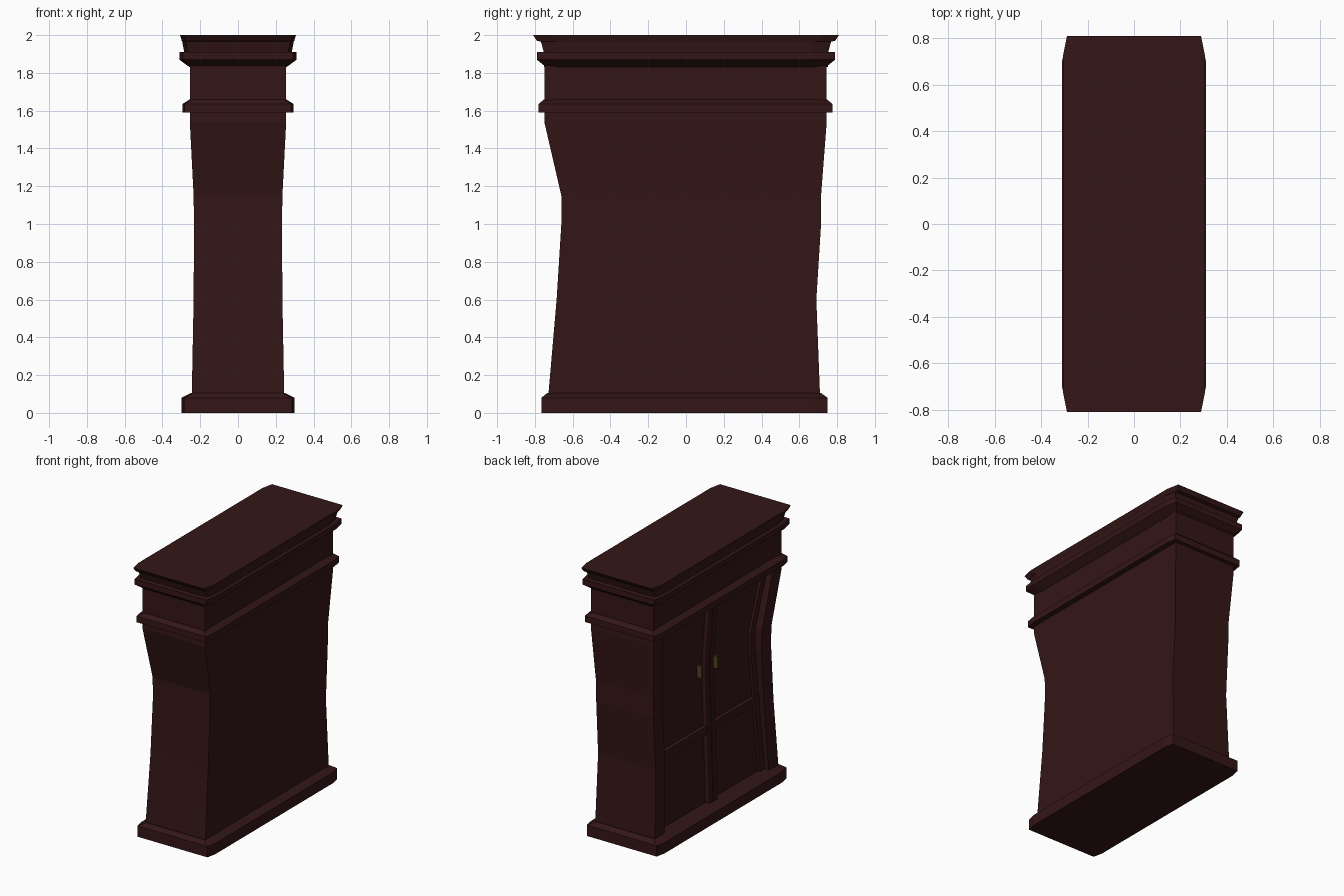
import bpy, bmesh

if "Cube" in bpy.data.objects:
    bpy.data.objects.remove(bpy.data.objects["Cube"])


def material(name, rgb):
    m = bpy.data.materials.new(name)
    m.diffuse_color = (*rgb, 1)
    m.use_nodes = True
    m.node_tree.nodes["Principled BSDF"].inputs["Base Color"].default_value = m.diffuse_color
    return m


WOOD = material("dark_wood", (0.035, 0.008, 0.008))
BRASS = material("aged_brass", (0.08, 0.05, 0.012))


def loft(name, rings, cx=0.0, cy=0.0, mat=WOOD):
    """Stack rings (z, x0, x1, y0, y1); cx, cy cut the corners in plan."""
    bm = bmesh.new()
    loops = []
    for z, x0, x1, y0, y1 in rings:
        if cx:
            pts = [(x0 + cx, y0), (x1 - cx, y0), (x1, y0 + cy), (x1, y1 - cy),
                   (x1 - cx, y1), (x0 + cx, y1), (x0, y1 - cy), (x0, y0 + cy)]
        else:
            pts = [(x0, y0), (x1, y0), (x1, y1), (x0, y1)]
        loops.append([bm.verts.new((x, y, z)) for x, y in pts])
    n = len(loops[0])
    for a, b in zip(loops, loops[1:]):
        for i in range(n):
            j = (i + 1) % n
            bm.faces.new((a[i], a[j], b[j], b[i]))
    bm.faces.new(loops[0][::-1])
    bm.faces.new(loops[-1])
    bmesh.ops.recalc_face_normals(bm, faces=bm.faces)
    me = bpy.data.meshes.new(name)
    bm.to_mesh(me)
    bm.free()
    me.materials.append(mat)
    ob = bpy.data.objects.new(name, me)
    bpy.context.collection.objects.link(ob)
    return ob


def box(name, x0, x1, y0, y1, z0, z1, mat=WOOD):
    return loft(name, [(z0, x0, x1, y0, y1), (z1, x0, x1, y0, y1)], mat=mat)


# Warped body outline: z, half depth, low-y edge, high-y edge, door face x
body = [(0.08, 0.245, -0.73, 0.71, -0.19), (0.6, 0.235, -0.685, 0.69, -0.175),
        (1.0, 0.233, -0.66, 0.715, -0.16), (1.15, 0.235, -0.66, 0.715, -0.16),
        (1.54, 0.255, -0.75, 0.745, -0.19), (1.6, 0.255, -0.75, 0.745, -0.19)]
POST = 0.11

# Carcass with recessed door panels, and the two end walls
loft("carcass", [(z, d, h, a, b) for z, h, a, b, d in body])
loft("end_post_low_y", [(z, -h, d + 0.01, a, a + POST) for z, h, a, b, d in body])
loft("end_post_high_y", [(z, -h, d + 0.01, b - POST, b) for z, h, a, b, d in body])

# Door stiles: a meeting pair in the middle and one against each post
for side, y in (("low_y", -0.045), ("high_y", 0.005)):
    loft("meeting_stile_" + side,
         [(z, d - 0.035, d + 0.01, y, y + 0.04) for z, h, a, b, d in body])
loft("outer_stile_low_y",
     [(z, d - 0.02, d + 0.01, a + POST, a + POST + 0.05) for z, h, a, b, d in body])
loft("outer_stile_high_y",
     [(z, d - 0.02, d + 0.01, b - POST - 0.05, b - POST) for z, h, a, b, d in body])

# Door rails
for side, y0, y1 in (("low_y", -0.6, -0.04), ("high_y", 0.04, 0.6)):
    box("middle_rail_" + side, -0.2, -0.15, y0, y1, 0.61, 0.67)
    box("handle_" + side, -0.195, -0.155, *((-0.105, -0.09) if y0 < 0 else (0.085, 0.1)),
        1.04, 1.13, BRASS)
box("top_rail", -0.225, -0.15, -0.66, 0.66, 1.54, 1.6)

# Plinth
loft("plinth", [(0, -0.3, 0.3, -0.765, 0.75), (0.08, -0.3, 0.3, -0.765, 0.75),
                (0.105, -0.25, 0.25, -0.735, 0.715)], 0.015, 0.07)

# Frieze and its lower moulding
box("frieze", -0.255, 0.255, -0.75, 0.745, 1.59, 1.85)
loft("lower_moulding", [(1.59, -0.295, 0.295, -0.78, 0.775), (1.635, -0.295, 0.295, -0.78, 0.775),
                        (1.66, -0.255, 0.255, -0.752, 0.747)], 0.012, 0.07)

# Cornice built as one turned-out profile
loft("cornice", [(z, -x, x, -y, y) for z, x, y in (
    (1.83, 0.256, 0.75), (1.84, 0.27, 0.752), (1.87, 0.31, 0.79), (1.91, 0.31, 0.79),
    (1.911, 0.285, 0.753), (1.965, 0.295, 0.768), (1.97, 0.298, 0.79), (2.0, 0.307, 0.81))],
    0.018, 0.09)
